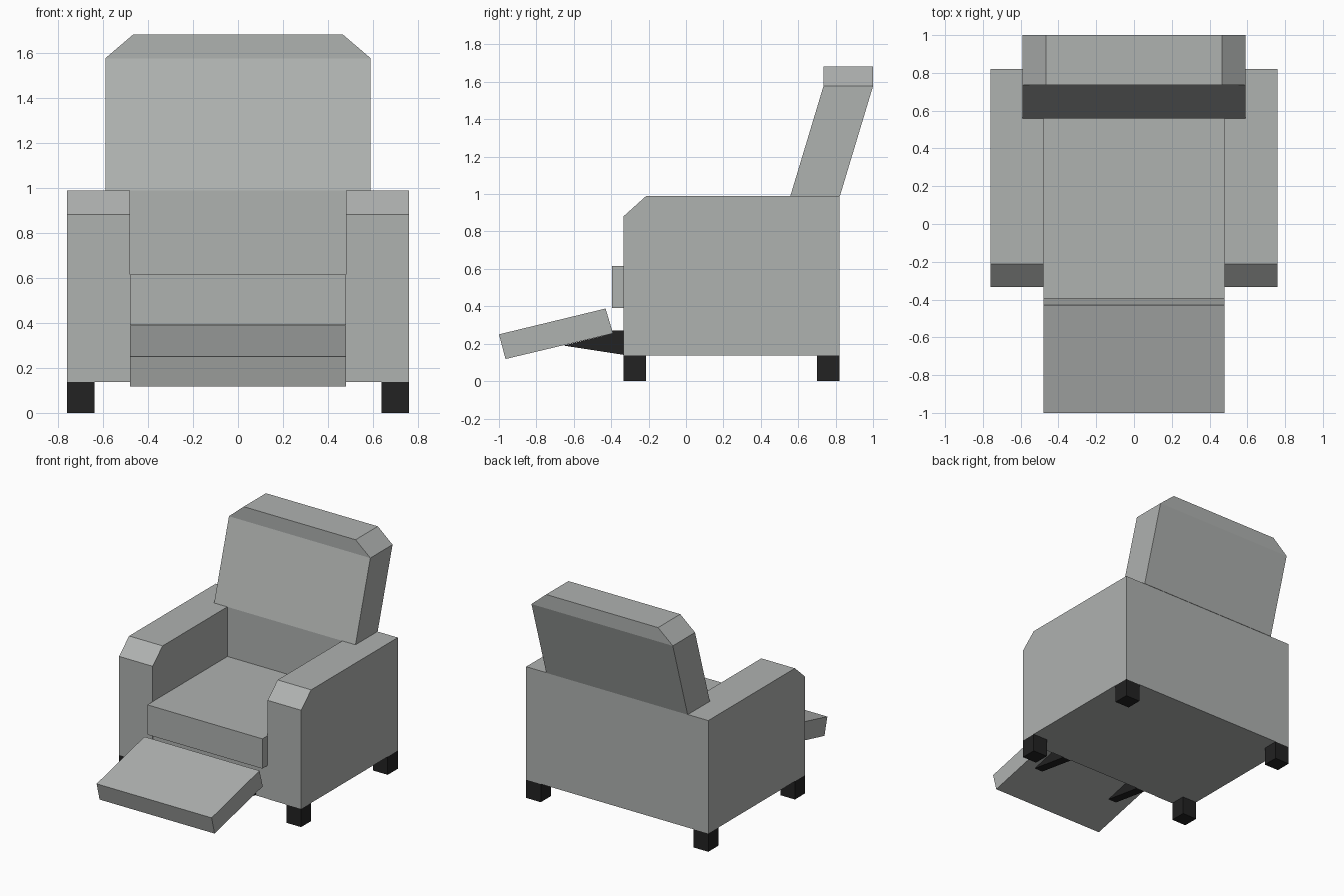
import bpy, bmesh
from mathutils import Vector

if "Cube" in bpy.data.objects:
    bpy.data.objects.remove(bpy.data.objects["Cube"])


def material(name, rgb):
    m = bpy.data.materials.new(name)
    m.diffuse_color = (*rgb, 1.0)
    m.use_nodes = True
    m.node_tree.nodes["Principled BSDF"].inputs["Base Color"].default_value = m.diffuse_color
    return m


GREY = material("grey upholstery", (0.43, 0.445, 0.435))
BLACK = material("black", (0.016, 0.016, 0.016))


def finish(name, bm, mat):
    bmesh.ops.recalc_face_normals(bm, faces=bm.faces[:])
    me = bpy.data.meshes.new(name)
    bm.to_mesh(me)
    bm.free()
    me.materials.append(mat)
    ob = bpy.data.objects.new(name, me)
    bpy.context.collection.objects.link(ob)
    return ob


def extrude(points, offset):
    """Solid made by sweeping a closed 3D outline along an offset."""
    bm = bmesh.new()
    face = bm.faces.new([bm.verts.new(p) for p in points])
    ext = bmesh.ops.extrude_face_region(bm, geom=[face], use_keep_orig=True)
    verts = [g for g in ext["geom"] if isinstance(g, bmesh.types.BMVert)]
    bmesh.ops.translate(bm, vec=Vector(offset), verts=verts)
    return bm


def side_prism(name, x0, x1, profile, mat):
    """Side (y, z) profile swept from x0 to x1."""
    return finish(name, extrude([(x0, y, z) for y, z in profile], (x1 - x0, 0, 0)), mat)


def box(name, x0, x1, y0, y1, z0, z1, mat):
    return side_prism(name, x0, x1, [(y0, z0), (y1, z0), (y1, z1), (y0, z1)], mat)


# Base, inner back and seat cushion between the arms
box("base", -0.48, 0.48, -0.33, 0.56, 0.137, 0.39, GREY)
box("rear_panel", -0.48, 0.48, 0.56, 0.82, 0.137, 0.99, GREY)
box("seat_cushion", -0.48, 0.48, -0.395, 0.56, 0.39, 0.615, GREY)

# Footrest, tilted forward
side_prism("footrest", -0.48, 0.48,
           [(-0.43, 0.388), (-1.0, 0.25), (-0.965, 0.118), (-0.39, 0.255)], GREY)

arm = [(-0.333, 0.137), (0.82, 0.137), (0.82, 0.99), (-0.213, 0.99), (-0.333, 0.882)]
bracket = [(-0.33, 0.14), (-0.33, 0.27), (-0.395, 0.27), (-0.39, 0.255), (-0.655, 0.19)]
for side, s in (("left", -1), ("right", 1)):
    # Arm with chamfered front edge
    side_prism(f"{side}_arm", s * 0.48, s * 0.76, arm, GREY)
    # Footrest bracket
    side_prism(f"{side}_footrest_bracket", s * 0.31, s * 0.38, bracket, BLACK)
    # Legs
    for end, y in (("front", -0.333), ("back", 0.70)):
        box(f"{end}_{side}_leg", s * 0.638, s * 0.76, y, y + 0.12, 0, 0.137, BLACK)

# Backrest: clipped-corner outline, lower part leaning back
outline = [(-0.59, 0.99), (0.59, 0.99), (0.59, 1.577),
           (0.467, 1.682), (-0.467, 1.682), (-0.59, 1.577)]
bm = extrude([(x, 0.735, z) for x, z in outline], (0, 0.265, 0))
bmesh.ops.bisect_plane(bm, geom=bm.verts[:] + bm.edges[:] + bm.faces[:], dist=1e-4,
                       plane_co=(0, 0, 1.577), plane_no=(0, 0, 1))
for v in bm.verts:
    if v.co.z < 1.2:
        v.co.y -= 0.177
finish("backrest", bm, GREY)
